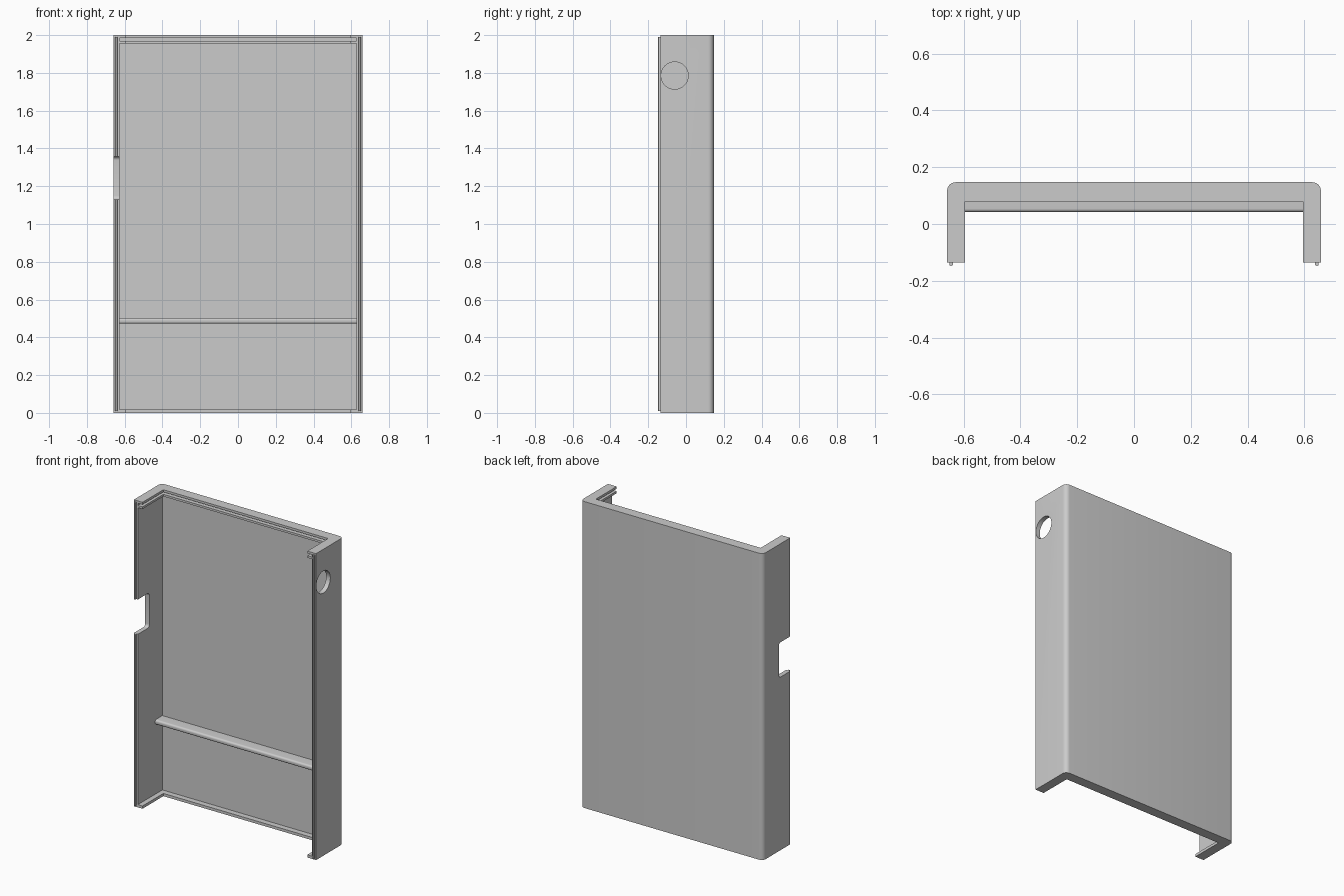
import bpy, bmesh, math
from mathutils import Vector, Matrix

if "Cube" in bpy.data.objects:
    bpy.data.objects.remove(bpy.data.objects["Cube"])

W, FRONT, BACK, H = 0.658, -0.135, 0.147, 2.0   # outer half width, edges, height
LIP, WALL = 0.063, 0.03                        # flange depth, wall thickness


def finish(bm, name):
    bmesh.ops.recalc_face_normals(bm, faces=bm.faces)
    me = bpy.data.meshes.new(name)
    bm.to_mesh(me)
    bm.free()
    ob = bpy.data.objects.new(name, me)
    bpy.context.collection.objects.link(ob)
    return ob


def box(name, lo, hi, bevel=0.0, pick=None):
    """Box between two corners; optionally round the edges chosen by pick."""
    lo, hi = Vector(lo), Vector(hi)
    bm = bmesh.new()
    bmesh.ops.create_cube(bm, size=1)
    for v in bm.verts:
        v.co = Vector([(lo[i] + hi[i]) / 2 + v.co[i] * (hi[i] - lo[i]) for i in range(3)])
    if bevel:
        edges = [e for e in bm.edges if pick(e.verts[0].co, e.verts[1].co)]
        bmesh.ops.bevel(bm, geom=edges, offset=bevel, segments=6, profile=0.5,
                        affect='EDGES')
    return finish(bm, name)


def boolean(ob, cutters):
    for c in cutters:
        m = ob.modifiers.new("cut", 'BOOLEAN')
        m.operation, m.object, m.solver = 'DIFFERENCE', c, 'EXACT'
    bpy.context.view_layer.update()
    dg = bpy.context.evaluated_depsgraph_get()
    me = bpy.data.meshes.new_from_object(ob.evaluated_get(dg))
    ob.modifiers.clear()
    ob.data = me


def smooth(ob):
    bpy.ops.object.select_all(action='DESELECT')
    ob.select_set(True)
    bpy.context.view_layer.objects.active = ob
    bpy.ops.object.shade_smooth_by_angle(angle=math.radians(30))


def along_x(a, b):
    return abs(a.x - b.x) > 1e-4


# outer block with rounded rear vertical corners
shell = box("housing_shell", (-W, FRONT, 0), (W, BACK, H), 0.03,
            lambda a, b: abs(a.z - b.z) > 1 and a.y > 0)

# cutters: open channel, main cavity, top slot, cable notch, round port
channel = box("channel_cutter", (-W + LIP, -0.3, -0.1), (W - LIP, 0.08, H + 0.1))
cavity = box("cavity_cutter", (-W + WALL, -0.3, 0.018), (W - WALL, 0.117, 1.956))
slot = box("slot_cutter", (-W + WALL, -0.3, 1.97), (W - WALL, 0.117, 1.985))
notch = box("notch_cutter", (-0.8, -0.3, 1.13), (-0.5, -0.017, 1.357), 0.02, along_x)
bm = bmesh.new()
bmesh.ops.create_cone(bm, cap_ends=True, segments=64, radius1=0.072, radius2=0.072, depth=0.3,
                      matrix=Matrix.Translation((W, -0.06, 1.786)) @ Matrix.Rotation(math.pi / 2, 4, 'Y'))
port = finish(bm, "port_cutter")
boolean(shell, [channel, cavity, slot, notch, port])
smooth(shell)

# rounded snap ridges along both front edges
for side, label in ((-1, "left"), (1, "right")):
    x = side * 0.644
    ridge = box(label + "_snap_ridge", (x - 0.006, FRONT - 0.012, 0.01),
                (x + 0.006, FRONT + 0.002, 1.99), 0.004,
                lambda a, b: abs(a.z - b.z) > 1 and a.y < FRONT)
    if side < 0:
        boolean(ridge, [notch])
    smooth(ridge)

# horizontal support rib across the back panel, rounded front
rib = box("support_rib", (-W + WALL - 0.001, 0.042, 0.472), (W - WALL + 0.001, 0.118, 0.503), 0.012,
          lambda a, b: along_x(a, b) and a.y < 0.08)
smooth(rib)

for c in (channel, cavity, slot, notch, port):
    bpy.data.objects.remove(c, do_unlink=True)
